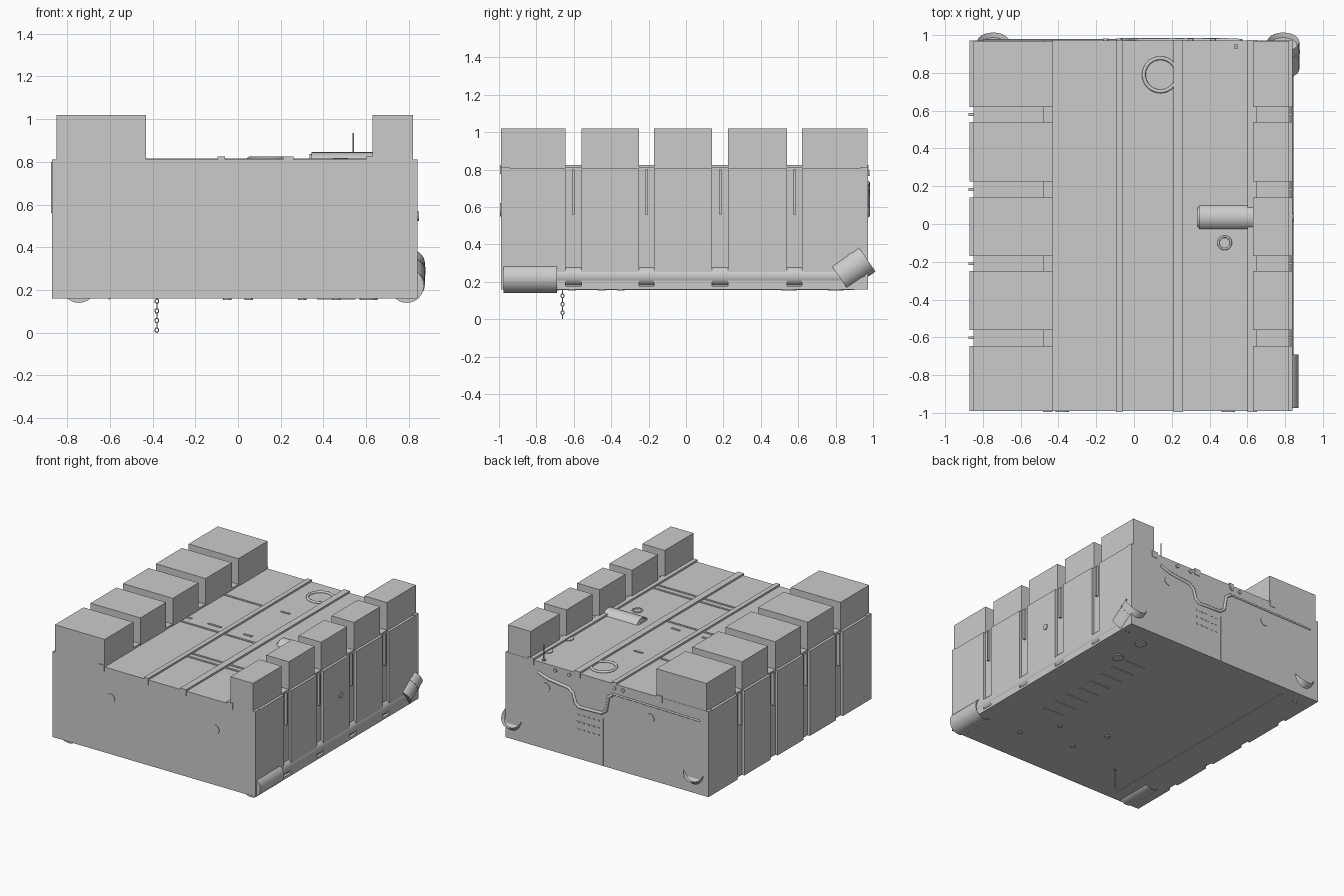
import bpy, bmesh, math
from mathutils import Vector

if "Cube" in bpy.data.objects:
    bpy.data.objects.remove(bpy.data.objects["Cube"])


def finish(name, bm, smooth=False):
    bmesh.ops.recalc_face_normals(bm, faces=bm.faces)
    me = bpy.data.meshes.new(name)
    bm.to_mesh(me)
    bm.free()
    ob = bpy.data.objects.new(name, me)
    bpy.context.collection.objects.link(ob)
    if smooth:
        bpy.ops.object.select_all(action='DESELECT')
        ob.select_set(True)
        bpy.context.view_layer.objects.active = ob
        bpy.ops.object.shade_smooth_by_angle(angle=math.radians(35))
    return ob


def box(name, x, y, z):
    """Box from (min, max) pairs."""
    bm = bmesh.new()
    bmesh.ops.create_cube(bm, size=1)
    for v in bm.verts:
        v.co = [r[0] + (c + 0.5) * (r[1] - r[0]) for c, r in zip(v.co, (x, y, z))]
    return finish(name, bm)


def tube(name, a, b, r, sides=32, lip=0):
    """Cylinder between two points, optionally with a recessed far end."""
    a, b = Vector(a), Vector(b)
    d = b - a
    bm = bmesh.new()
    bmesh.ops.create_cone(bm, cap_ends=True, segments=sides, radius1=r, radius2=r, depth=d.length)
    if lip:
        cap = [f for f in bm.faces if f.normal.z > 0.9]
        bmesh.ops.inset_region(bm, faces=cap, thickness=lip)
        bmesh.ops.translate(bm, verts=list(cap[0].verts), vec=(0, 0, -2 * lip))
    bm.transform(d.to_track_quat('Z', 'Y').to_matrix().to_4x4())
    bmesh.ops.translate(bm, verts=bm.verts, vec=(a + b) / 2)
    return finish(name, bm, True)


def ring(name, loc, major, minor, rot=(0, 0, 0), stretch=1, n=32):
    bpy.ops.mesh.primitive_torus_add(location=loc, rotation=rot, major_radius=major,
                                     minor_radius=minor, major_segments=n, minor_segments=8)
    ob = bpy.context.object
    ob.name = name
    ob.scale.x = stretch
    bpy.ops.object.shade_smooth()
    return ob


def cable(name, pts, r):
    cu = bpy.data.curves.new(name, 'CURVE')
    cu.dimensions = '3D'
    cu.bevel_depth = r
    cu.bevel_resolution = 2
    cu.use_fill_caps = True
    sp = cu.splines.new('POLY')
    sp.points.add(len(pts) - 1)
    for p, q in zip(sp.points, pts):
        p.co = (*q, 1)
    ob = bpy.data.objects.new(name, cu)
    bpy.context.collection.objects.link(ob)
    return ob


# Core of the hull, with side panels separated by grooves
box("hull_core", (-0.85, 0.82), (-0.985, 0.97), (0.16, 0.81))
spans = [(-0.99, -0.645), (-0.56, -0.25), (-0.17, 0.14), (0.225, 0.54), (0.62, 0.97)]
for i, y in enumerate(spans):
    box(f"left_panel_{i}", (-0.87, -0.80), y, (0.16, 0.805))
    box(f"right_panel_{i}", (0.77, 0.84), y, (0.16, 0.805))
    # Raised blocks on the deck edges
    box(f"left_block_{i}", (-0.85, -0.43), y, (0.78, 1.02))
    box(f"right_block_{i}", (0.63, 0.82), y, (0.78, 1.02))
box("front_plate", (-0.87, 0.84), (-0.99, -0.94), (0.16, 0.81))
box("back_plate", (-0.87, 0.84), (0.93, 0.972), (0.16, 0.81))

# Vertical straps in the side grooves
for i, (p, q) in enumerate(zip(spans, spans[1:])):
    y = (p[1] + q[0]) / 2
    box(f"left_strap_{i}", (-0.876, -0.84), (y - 0.007, y + 0.007), (0.56, 0.80))
    box(f"right_strap_{i}", (0.80, 0.838), (y - 0.007, y + 0.007), (0.56, 0.80))
    box(f"lower_clip_{i}", (0.78, 0.84), (p[1], q[0]), (0.16, 0.178))

# Deck rails running front to back
for x, w in ((-0.457, 0.05), (-0.078, 0.036), (0.235, 0.05), (0.625, 0.05)):
    box("deck_rail", (x - w / 2, x + w / 2), (-0.995, 0.975), (0.775, 0.824))

# Thin cross members barely proud of the deck
for y, x0, x1 in ((0.45, -0.43, -0.1), (0.45, 0.05, 0.12), (0.0, -0.43, -0.39), (0.0, -0.25, -0.14),
                  (0.0, 0.05, 0.12), (-0.076, -0.43, 0.21), (-0.465, -0.055, 0.6), (-0.52, -0.055, 0.6)):
    box("cross_member", (x0, x1), (y - 0.008, y + 0.008), (0.79, 0.815))

# Deck cylinder, hatch rings and antenna
tube("deck_cylinder", (0.64, 0.035, 0.772), (0.345, 0.035, 0.772), 0.073)
tube("deck_cylinder_cap", (0.36, 0.035, 0.772), (0.335, 0.035, 0.772), 0.064)
ring("deck_small_ring", (0.48, -0.1, 0.812), 0.033, 0.006)
ring("deck_hatch_ring", (0.14, 0.79, 0.814), 0.088, 0.01)
tube("antenna", (0.54, 0.94, 0.78), (0.54, 0.94, 0.935), 0.004, 8)
box("antenna_base", (0.53, 0.55), (0.93, 0.95), (0.80, 0.82))
for y in (0.55, 0.80):
    tube("vertical_post", (0.61, y, 0.153), (0.61, y, 0.816), 0.042)

# Lower pipes with sleeves and raised ends, the left one mostly buried
for side, x in (("right", 0.79), ("left", -0.745)):
    tube(f"{side}_pipe", (x, -0.95, 0.23), (x, 0.86, 0.23), 0.052 if side == "left" else 0.055)
    tube(f"{side}_pipe_sleeve", (x, -0.975, 0.22), (x, -0.69, 0.22), 0.08, lip=0.012)
    tube(f"{side}_pipe_end", (x, 0.82, 0.225), (x, 0.965, 0.325), 0.085, lip=0.012)
    tube(f"{side}_pipe_collar", (x, 0.905, 0.284), (x, 0.92, 0.294), 0.088)

# Round studs on the front, back and right side
for x in (-0.38, 0.5):
    tube("front_stud", (x, -0.96, 0.585), (x, -0.994, 0.585), 0.036)
    tube("back_stud", (x, 0.94, 0.63), (x, 0.976, 0.63), 0.034)
tube("side_stud", (0.81, 0.035, 0.545), (0.847, 0.035, 0.545), 0.022)

# Cable, seam and vents on the back
cable("back_cable", [(0.57, 0.968, 0.73), (0.48, 0.972, 0.70), (0.31, 0.972, 0.68), (0.27, 0.972, 0.65),
                     (0.25, 0.972, 0.58), (0.22, 0.972, 0.555), (0.03, 0.972, 0.56), (-0.01, 0.972, 0.59),
                     (-0.03, 0.972, 0.70), (-0.07, 0.972, 0.73)], 0.012)
cable("back_bar", [(-0.06, 0.972, 0.73), (-0.8, 0.972, 0.72)], 0.007)
box("back_seam", (0.016, 0.022), (0.96, 0.974), (0.16, 0.52))
for x in (-0.15, -0.08, 0.30, 0.42):
    tube("back_clamp", (x, 0.95, 0.78), (x, 0.981, 0.78), 0.014, 12)
for row in range(3):
    for col in range(5):
        x, z = 0.05 + col * 0.042, 0.38 + row * 0.055
        box("back_vent", (x, x + 0.024), (0.96, 0.974), (z, z + 0.01))

# Slats, bolts and seam on the underside
for i in range(8):
    y = -0.33 + i * 0.125
    box("under_slat", (0.37, 0.55), (y - 0.008, y + 0.008), (0.155, 0.17))
for x, y in ((0.05, -0.61), (0.46, -0.7), (0.3, -0.45), (-0.05, -0.35)):
    tube("under_bolt", (x, y, 0.18), (x, y, 0.154), 0.02, 16)
box("under_seam", (-0.606, -0.6), (-0.9, 0.9), (0.156, 0.17))

# Hanging chain
for i in range(7):
    ring("chain_link", (-0.38, -0.66, 0.0125 + i * 0.0225), 0.0085, 0.0025,
         (math.pi / 2, math.pi / 2, (i % 2) * math.pi / 2), 1.2, 12)
